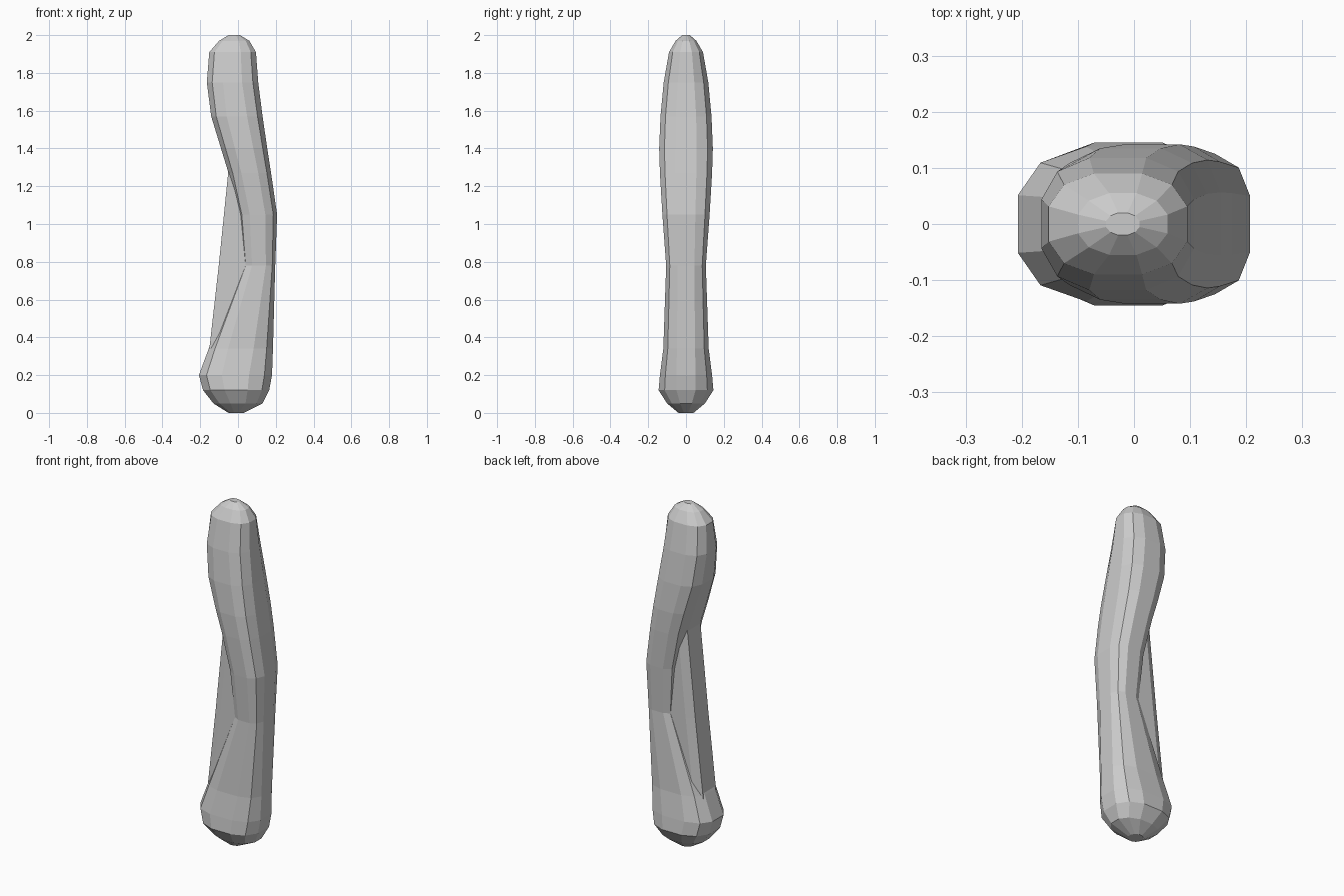
import bpy, bmesh
from math import cos, sin, pi, copysign

if "Cube" in bpy.data.objects:
    bpy.data.objects.remove(bpy.data.objects["Cube"])


def loft(name, rings):
    """Skin a stack of closed rings (lists of 3D points) and cap both ends."""
    bm = bmesh.new()
    loops = [[bm.verts.new(p) for p in ring] for ring in rings]
    n = len(loops[0])
    for a, b in zip(loops, loops[1:]):
        for i in range(n):
            j = (i + 1) % n
            bm.faces.new((a[i], a[j], b[j], b[i]))
    bm.faces.new(loops[0][::-1])
    bm.faces.new(loops[-1])
    bmesh.ops.recalc_face_normals(bm, faces=bm.faces)
    mesh = bpy.data.meshes.new(name)
    bm.to_mesh(mesh)
    bm.free()
    obj = bpy.data.objects.new(name, mesh)
    bpy.context.collection.objects.link(obj)
    return obj


def rounded_ring(z, left, right, half, power, sides=12):
    """Squarish oval with a flat facing each way."""
    cx, rx = (left + right) / 2, (right - left) / 2
    pts = []
    for i in range(sides):
        a = 2 * pi * (i + 0.5) / sides
        c, s = cos(a), sin(a)
        pts.append((copysign(abs(c) ** power, c), copysign(abs(s) ** power, s)))
    m = max(p[0] for p in pts)
    return [(cx + rx * x / m, half * y / m, z) for x, y in pts]


# Bent body: height, left edge, right edge, half depth, corner squareness
body = [
    (0.00, -0.05, 0.03, 0.04, 1.0),
    (0.05, -0.13, 0.13, 0.10, 0.9),
    (0.12, -0.185, 0.165, 0.145, 0.8),
    (0.20, -0.207, 0.18, 0.138, 0.75),
    (0.34, -0.155, 0.185, 0.12, 0.7),
    (0.78, 0.025, 0.197, 0.105, 0.65),
    (1.05, 0.00, 0.207, 0.125, 0.7),
    (1.27, -0.05, 0.175, 0.138, 0.7),
    (1.40, -0.09, 0.155, 0.142, 0.7),
    (1.57, -0.142, 0.13, 0.135, 0.7),
    (1.75, -0.165, 0.107, 0.118, 0.75),
    (1.91, -0.152, 0.095, 0.09, 0.8),
    (1.97, -0.10, 0.06, 0.055, 0.9),
    (2.00, -0.05, 0.01, 0.02, 1.0),
]
loft("bent_body", [rounded_ring(*r) for r in body])

# Recessed web bridging the hollow of the bend: height, outer edge, inner edge
web = [(0.31, -0.155, 0.05), (0.78, -0.102, 0.10), (1.29, -0.05, 0.07)]
loft("inner_web", [
    [(xo, -0.06, z), (xo + 0.045, -0.085, z), (xi, -0.085, z),
     (xi, 0.085, z), (xo + 0.045, 0.085, z), (xo, 0.06, z)]
    for z, xo, xi in web])
